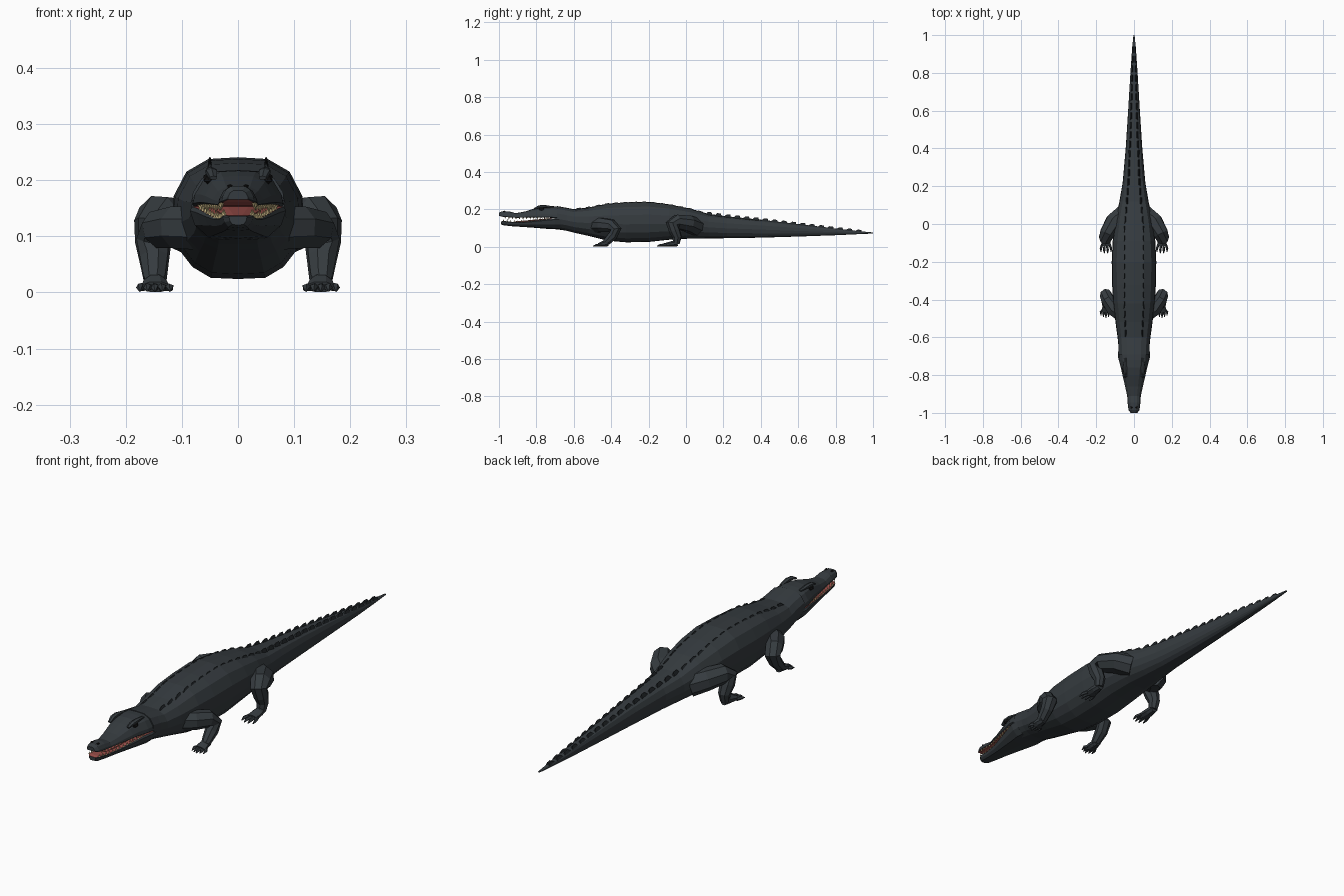
import bpy, bmesh, math
from mathutils import Vector

if "Cube" in bpy.data.objects:
    bpy.data.objects.remove(bpy.data.objects["Cube"])


def material(name, col):
    m = bpy.data.materials.new(name)
    m.diffuse_color = (*col, 1)
    m.use_nodes = True
    m.node_tree.nodes["Principled BSDF"].inputs["Base Color"].default_value = m.diffuse_color
    return m


HIDE = material("dark grey hide", (0.036, 0.044, 0.050))
SCUTE = material("darker scute", (0.016, 0.020, 0.023))
MOUTH = material("mouth pink", (0.36, 0.085, 0.075))
TOOTH = material("tooth ivory", (0.62, 0.50, 0.25))
EYE = material("eye black", (0.008, 0.008, 0.008))


def finish(bm, name, mats, mirror=False, rule=None):
    bmesh.ops.recalc_face_normals(bm, faces=bm.faces)
    bm.normal_update()
    if rule:
        for f in bm.faces:
            f.material_index = rule(f)
    me = bpy.data.meshes.new(name)
    bm.to_mesh(me)
    bm.free()
    ob = bpy.data.objects.new(name, me)
    bpy.context.collection.objects.link(ob)
    for m in mats:
        me.materials.append(m)
    if mirror:
        ob.modifiers.new("Mirror", 'MIRROR').use_mirror_merge = False
    return ob


def skin(bm, rings):
    """Join rings of points with quads and cap both ends."""
    vs = [[bm.verts.new(p) for p in r] for r in rings]
    n = len(vs[0])
    for a, b in zip(vs, vs[1:]):
        for i in range(n):
            bm.faces.new((a[i], a[(i + 1) % n], b[(i + 1) % n], b[i]))
    bm.faces.new(vs[0])
    bm.faces.new(vs[-1][::-1])


def loft(bm, stations, half):
    """Stations are (y, half width, top, bottom); half is the right half of the section."""
    full = half + [(-x, t) for x, t in half[-2:0:-1]]
    skin(bm, [[(w * x, y, b + t * (top - b)) for x, t in full] for y, w, top, b in stations])


def sample(stations, y):
    for a, b in zip(stations, stations[1:]):
        if a[0] <= y <= b[0]:
            k = (y - a[0]) / (b[0] - a[0])
            return [p + (q - p) * k for p, q in zip(a, b)]
    return stations[-1]


def limb(bm, pts, sides=8):
    """Tube through points (x, y, z, width radius, height radius)."""
    P = [Vector(p[:3]) for p in pts]
    rings, last, u = [], None, None
    for i, p in enumerate(pts):
        t = (P[min(i + 1, len(P) - 1)] - P[max(i - 1, 0)]).normalized()
        if last is None:
            u = t.cross(Vector((0, 0, 1))).normalized()
        else:
            u = last.rotation_difference(t) @ u
        last, v = t, t.cross(u)
        angs = [2 * math.pi * (k + 0.5) / sides for k in range(sides)]
        rings.append([P[i] + u * p[3] * math.cos(a) + v * p[4] * math.sin(a) for a in angs])
    skin(bm, rings)


# Body and tail
BODY = [(-.69, .083, .218, .094), (-.64, .083, .209, .086), (-.60, .087, .201, .076),
        (-.52, .098, .211, .058), (-.42, .110, .231, .033), (-.32, .116, .238, .024),
        (-.20, .118, .241, .026), (-.09, .113, .227, .038), (.02, .098, .205, .044),
        (.12, .077, .176, .045), (.22, .060, .163, .046), (.40, .044, .145, .049),
        (.60, .031, .122, .055), (.80, .019, .098, .062), (.93, .010, .083, .068),
        (1.0, .003, .077, .071)]
bm = bmesh.new()
loft(bm, BODY, [(0, 1), (.45, .985), (.78, .88), (.97, .68), (1, .45), (.9, .24),
                (.7, .10), (.42, .01), (0, 0)])
finish(bm, "body_and_tail", [HIDE])

# Upper jaw and skull, with a pink palate
UPPER = [(-1.0, .018, .182, .166), (-.985, .029, .190, .161), (-.945, .034, .189, .158),
         (-.91, .036, .180, .155), (-.86, .047, .189, .156), (-.80, .061, .208, .157),
         (-.76, .070, .217, .157), (-.72, .080, .218, .155), (-.67, .082, .214, .150)]
bm = bmesh.new()
loft(bm, UPPER, [(0, 1), (.45, .97), (.76, .75), (.97, .3), (1, .06), (.93, 0), (0, 0)])
finish(bm, "upper_jaw", [HIDE, MOUTH], rule=lambda f: int(f.normal.z < -.9))

# Lower jaw, with a pink mouth floor
LOWER = [(-.99, .016, .136, .120), (-.975, .027, .138, .115), (-.93, .033, .133, .110),
         (-.87, .043, .133, .106), (-.80, .060, .141, .101), (-.74, .075, .149, .096),
         (-.70, .086, .153, .094), (-.67, .083, .153, .092)]
bm = bmesh.new()
loft(bm, LOWER, [(0, 1), (.94, 1), (1, .88), (.9, .45), (.62, .08), (0, 0)])
finish(bm, "lower_jaw", [HIDE, MOUTH], rule=lambda f: int(f.normal.z > .9))

# Tongue
bm = bmesh.new()
limb(bm, [(0, -.92, .132, .014, .004), (0, -.86, .135, .026, .006), (0, -.72, .149, .05, .005)])
finish(bm, "tongue", [MOUTH])

# Teeth along both jaws
bm = bmesh.new()
for i in range(13):
    y = -.975 + .019 * i
    for jaw, down in ((LOWER, 1), (UPPER, -1)):
        yy = y if down > 0 else y + .009
        _, w, top, bot = sample(jaw, yy)
        x, z = w * .9, (top if down > 0 else bot)
        h = (.014 if i % 4 == 1 else .010) * down
        base = [bm.verts.new((x + .004 * math.cos(a), yy + .004 * math.sin(a), z - h * .1))
                for a in (0, 1.57, 3.14, 4.71)]
        tip = bm.verts.new((x, yy, z + h))
        for k in range(4):
            bm.faces.new((base[k], base[(k + 1) % 4], tip))
finish(bm, "teeth", [TOOTH], mirror=True)

# Eyes under raised brows, and nostrils
bm = bmesh.new()
for c, s in (((.053, -.772, .203), (.010, .015, .011)), ((.014, -.972, .189), (.006, .008, .004))):
    r = bmesh.ops.create_icosphere(bm, subdivisions=1, radius=1)
    for v in r["verts"]:
        v.co = Vector(a * b for a, b in zip(v.co, s)) + Vector(c)
finish(bm, "eyes_and_nostrils", [EYE], mirror=True)
bm = bmesh.new()
limb(bm, [(.044, -.81, .204, .007, .004), (.047, -.785, .214, .011, .008),
          (.048, -.755, .216, .011, .008), (.045, -.71, .212, .007, .004)], 6)
finish(bm, "brows", [HIDE], mirror=True)

# Two rows of back scutes that close up along the tail
bm = bmesh.new()
y = -.58
while y < .97:
    _, w, top, bot = sample(BODY, y)
    x = min(.05, w * .47)
    z = bot + (top - bot) * .975
    tail = y > .1
    ln, wd = .021, min(.006, w * .4)
    h = .007 if not tail else .015 - .007 * y
    zb = sample(BODY, y + ln)
    zb = zb[3] + (zb[2] - zb[3]) * .975
    zf = 2 * z - zb
    base = [bm.verts.new(p) for p in ((x - wd, y - ln, zf - .004), (x + wd, y - ln, zf - .004),
                                      (x + wd, y + ln, zb - .004), (x - wd, y + ln, zb - .004))]
    tip = [bm.verts.new((x, y - .002, z + h)), bm.verts.new((x, y + ln * .8, zb + h))]
    for f in ((0, 1, 4), (1, 2, 5, 4), (2, 3, 5), (3, 0, 4, 5)):
        bm.faces.new([(base + tip)[k] for k in f])
    bm.faces.new(base[::-1])
    y += .05
finish(bm, "back_scutes", [SCUTE], mirror=True)


def leg(name, pts, ankle, toe_y, toes):
    """Limb, flat foot and splayed toes, mirrored to both sides."""
    bm = bmesh.new()
    limb(bm, pts)
    ax, ay = ankle
    my = ay + (toe_y - ay) * .55
    limb(bm, [(ax, ay + .015, .020, .016, .018), (ax, ay - .015, .016, .022, .016),
              (ax - .001, my, .010, .026, .010)])
    for i in range(toes):
        k = i / (toes - 1) * 2 - 1
        x0, x1 = ax + k * .019, ax + k * .027
        ye = toe_y + abs(k) * .012
        limb(bm, [(x0, my + .01, .010, .007, .008), (x1, ye + .018, .009, .007, .007),
                  (x1, ye, .003, .002, .002)], 5)
    finish(bm, name, [HIDE], mirror=True)


leg("front_legs", [(.065, -.475, .115, .046, .042), (.108, -.445, .116, .044, .040),
                   (.140, -.400, .112, .036, .036), (.150, -.374, .092, .033, .030),
                   (.149, -.392, .060, .027, .027), (.148, -.425, .026, .022, .020),
                   (.148, -.438, .016, .018, .014)], (.148, -.430), -.497, 5)
leg("hind_legs", [(.055, .055, .105, .050, .050), (.105, .012, .124, .050, .046),
                  (.142, -.050, .134, .042, .040), (.152, -.076, .122, .034, .034),
                  (.153, -.062, .088, .031, .030), (.150, -.047, .052, .025, .025),
                  (.148, -.052, .018, .020, .018)], (.148, -.060), -.160, 4)
